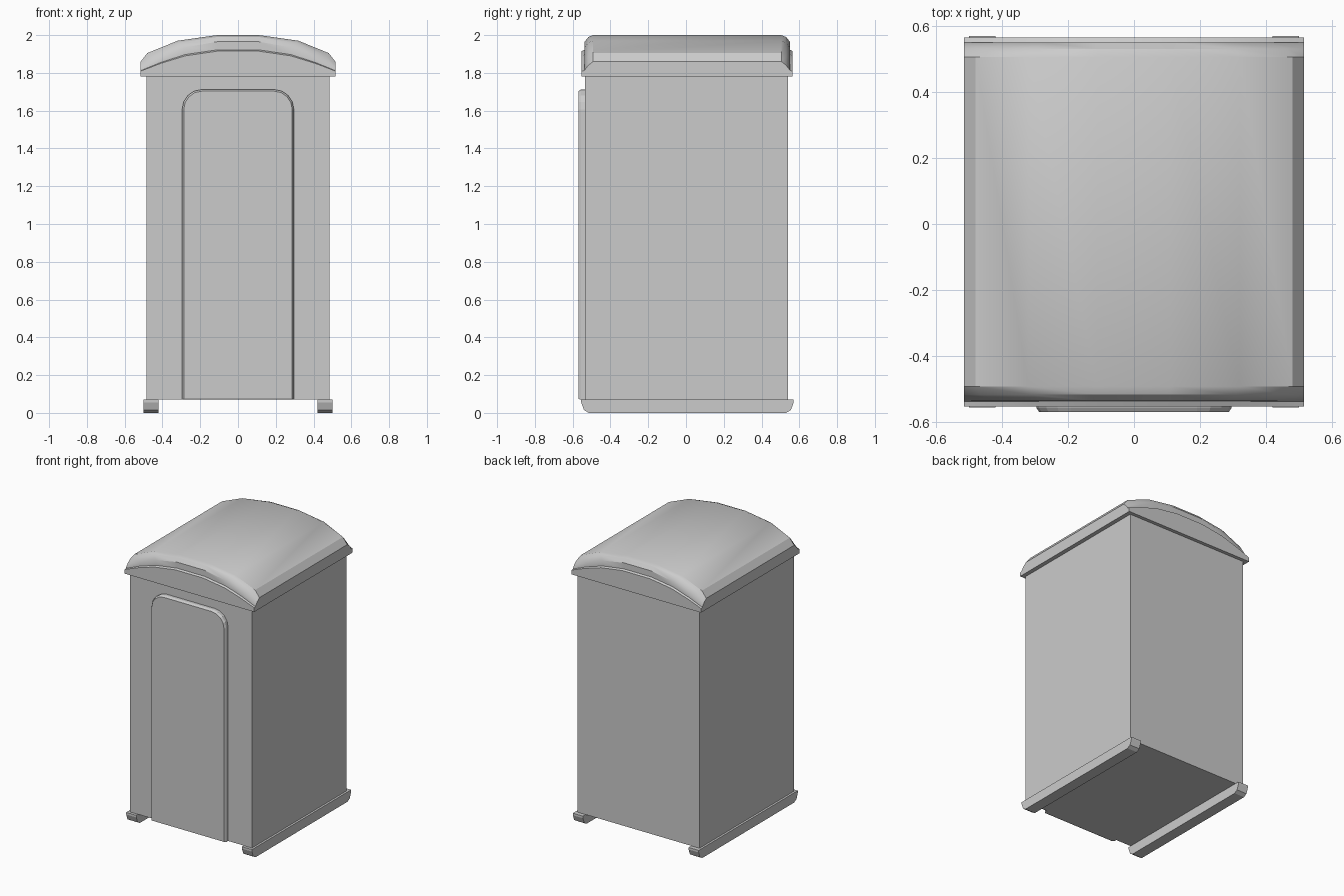
import bpy, bmesh, math

if "Cube" in bpy.data.objects:
    bpy.data.objects.remove(bpy.data.objects["Cube"])


def loft(name, sections, smooth=False):
    """Skin closed sections with equal point counts and cap both ends."""
    bm = bmesh.new()
    rings = [[bm.verts.new(p) for p in s] for s in sections]
    n = len(rings[0])
    for a, b in zip(rings, rings[1:]):
        for i in range(n):
            j = (i + 1) % n
            bm.faces.new((a[i], a[j], b[j], b[i]))
    bm.faces.new(rings[0])
    bm.faces.new(rings[-1])
    bmesh.ops.remove_doubles(bm, verts=bm.verts, dist=0.0001)
    bmesh.ops.recalc_face_normals(bm, faces=bm.faces)
    mesh = bpy.data.meshes.new(name)
    bm.to_mesh(mesh)
    bm.free()
    ob = bpy.data.objects.new(name, mesh)
    bpy.context.collection.objects.link(ob)
    if smooth:
        bpy.ops.object.select_all(action='DESELECT')
        ob.select_set(True)
        bpy.context.view_layer.objects.active = ob
        bpy.ops.object.shade_smooth_by_angle(angle=math.radians(30))
    return ob


# Cabin body
def rect(z):
    return [(-.485, -.535, z), (.485, -.535, z), (.485, .54, z), (-.485, .54, z)]


loft("cabin_body", [rect(.07), rect(1.785)])


# Arched roof: half profiles (x, z) from the eave to the crown
def arch(y, half):
    right = [(.515, 1.78)] + half
    return [(x, y, z) for x, z in right] + [(-x, y, z) for x, z in reversed(right)]


lip = [(.515, 1.81), (.41, 1.85), (.28, 1.89), (.11, 1.915)]
ledge = [(.515, 1.812), (.41, 1.855), (.28, 1.897), (.11, 1.922)]
recess = [(.515, 1.815), (.40, 1.88), (.28, 1.935), (.11, 1.965)]
round_edge = [(.515, 1.84), (.465, 1.89), (.31, 1.96), (.11, 1.99)]
crown = [(.515, 1.86), (.48, 1.905), (.32, 1.97), (.11, 2.0)]
steps = [(0, lip), (.015, ledge), (.0155, recess), (.035, round_edge), (.06, crown)]
sections = [arch(-.552 + d, h) for d, h in steps]
sections += [arch(.565 - d, h) for d, h in reversed(steps)]
loft("arched_roof", sections, smooth=True)


# Door with rounded top corners and tapered rim
def door_outline(y, inset):
    w, top, r = .296 - inset, 1.712 - inset, .105 - inset
    arc = [(w - r + r * math.cos(a), top - r + r * math.sin(a))
           for a in (math.radians(90 * i / 4) for i in range(5))]
    right = [(w, .07 + inset / 2)] + arc
    return [(x, y, z) for x, z in right] + [(-x, y, z) for x, z in reversed(right)]


loft("door", [door_outline(-.53, 0), door_outline(-.556, 0), door_outline(-.57, .009)])

# Ground skids, one on each side
skid = [(-.555, .07), (-.555, .055), (-.54, .015), (-.515, 0),
        (.53, 0), (.555, .015), (.57, .055), (.57, .07)]
for side, label in ((-1, "left"), (1, "right")):
    loft(label + "_skid", [[(side * x, y, z) for y, z in skid] for x in (.42, .5)])
